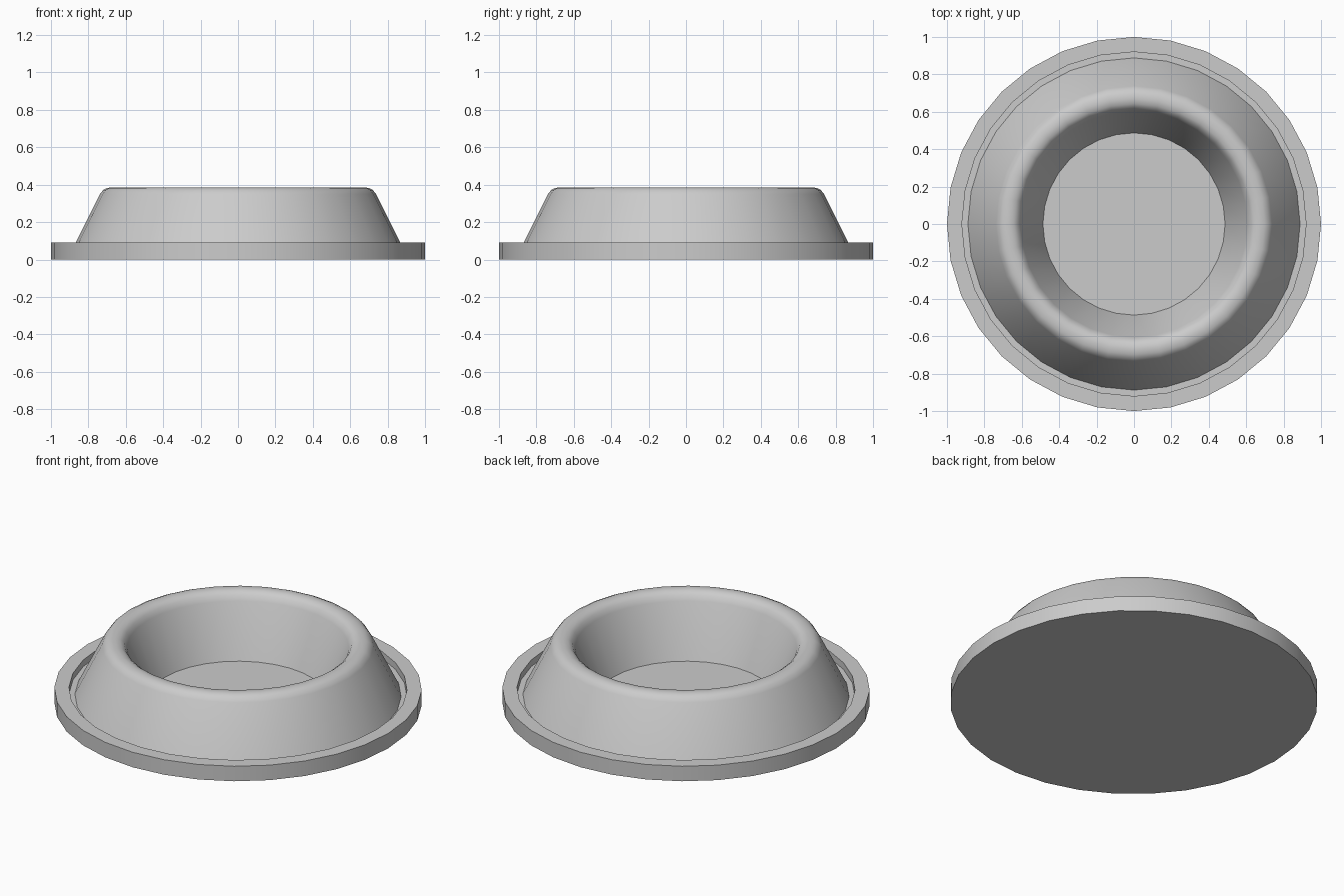
import bpy, bmesh, math

if "Cube" in bpy.data.objects:
    bpy.data.objects.remove(bpy.data.objects["Cube"])

SIDES = 32


def lathe(name, profile):
    """Revolve an open (radius, z) profile about z, capping both ends."""
    bm = bmesh.new()
    rings = [[bm.verts.new((r * math.cos(2 * math.pi * i / SIDES),
                            r * math.sin(2 * math.pi * i / SIDES), z))
              for i in range(SIDES)] for r, z in profile]
    for a, b in zip(rings, rings[1:]):
        for i in range(SIDES):
            j = (i + 1) % SIDES
            bm.faces.new((a[i], a[j], b[j], b[i]))
    bm.faces.new(rings[0][::-1])
    bm.faces.new(rings[-1])
    bmesh.ops.recalc_face_normals(bm, faces=bm.faces[:])
    mesh = bpy.data.meshes.new(name)
    bm.to_mesh(mesh)
    bm.free()
    obj = bpy.data.objects.new(name, mesh)
    bpy.context.collection.objects.link(obj)
    bpy.ops.object.select_all(action='DESELECT')
    obj.select_set(True)
    bpy.context.view_layer.objects.active = obj
    bpy.ops.object.shade_smooth_by_angle(angle=math.radians(35))
    return obj


# Base tray rim with a narrow moat around the bowl
tray = [(1.0, 0.0), (1.0, 0.09), (0.92, 0.09), (0.92, 0.05)]
# Sloping outer wall of the bowl
outer_wall = [(0.888, 0.05), (0.738, 0.35)]
# Rounded lip
lip = [(0.721, 0.372), (0.698, 0.383), (0.67, 0.386),
       (0.643, 0.381), (0.621, 0.365)]
# Inner wall running down to the flat bowl floor
inner_wall = [(0.605, 0.335), (0.487, 0.028)]

lathe("moat_bowl", tray + outer_wall + lip + inner_wall)
